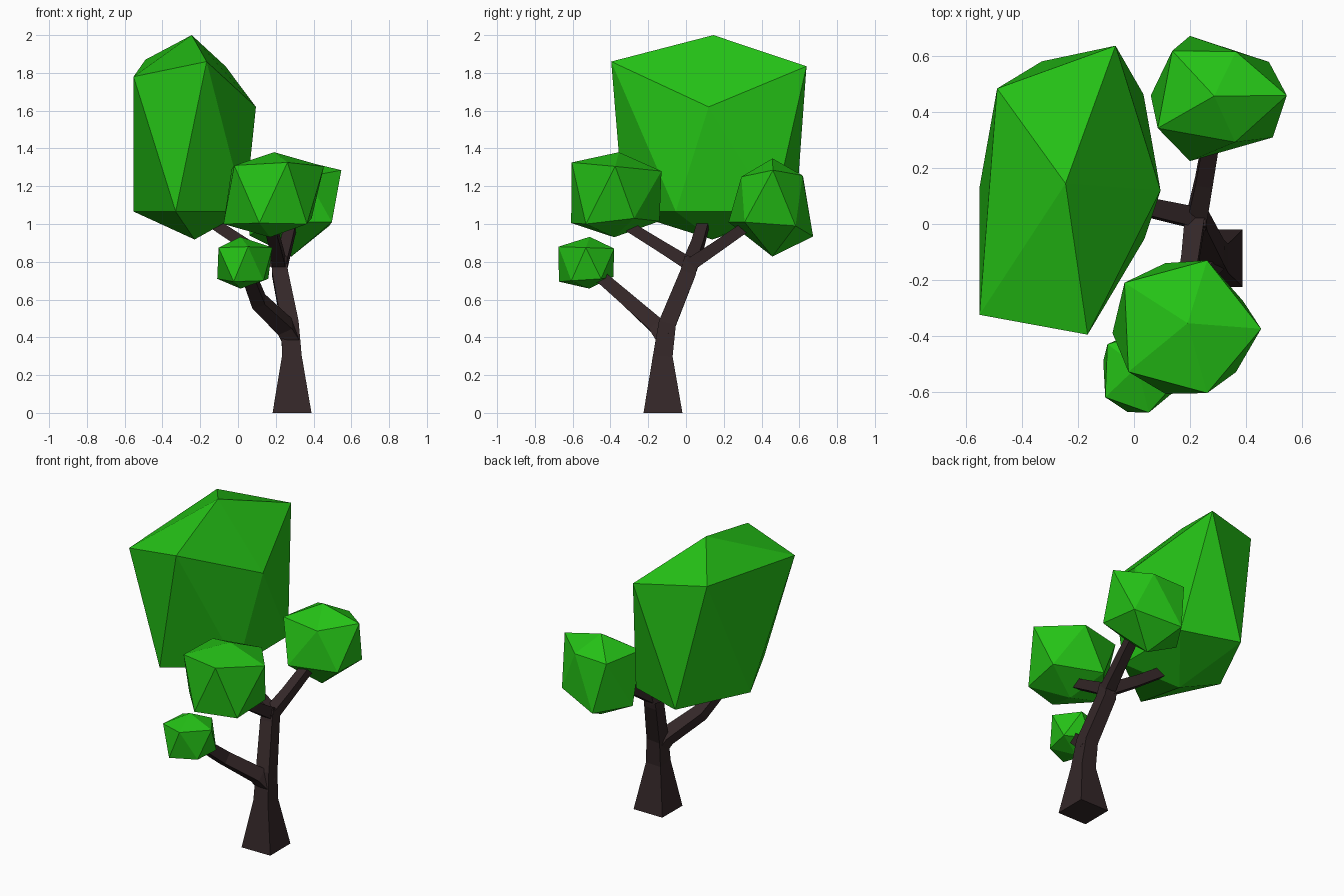
import bpy
from mathutils import Vector


def material(name, rgb):
    m = bpy.data.materials.new(name)
    m.diffuse_color = (*rgb, 1)
    return m


BARK = material("bark", (0.034, 0.02, 0.021))
LEAF = material("leaves", (0.018, 0.54, 0.008))


def make(name, verts, faces, mat):
    me = bpy.data.meshes.new(name)
    me.from_pydata(verts, [], faces)
    me.materials.append(mat)
    ob = bpy.data.objects.new(name, me)
    bpy.context.collection.objects.link(ob)
    return ob


def limb(name, path):
    """Square tapered limb through (x, y, z, half width) points."""
    pts = [Vector(p[:3]) for p in path]
    n = len(pts)
    verts, faces = [], []
    for i, p in enumerate(pts):
        t = Vector()
        if i > 0:
            t += (p - pts[i - 1]).normalized()
        if i < n - 1:
            t += (pts[i + 1] - p).normalized()
        t.normalize()
        ref = Vector((1, 0, 0)) if abs(t.x) < 0.75 else Vector((0, -1, 0))
        v = t.cross(ref).normalized()
        u = v.cross(t)
        h = path[i][3]
        verts += [p + h * (a * u + b * v) for a, b in ((-1, -1), (1, -1), (1, 1), (-1, 1))]
    for i in range(n - 1):
        for k in range(4):
            j = (k + 1) % 4
            faces.append((4 * i + k, 4 * i + j, 4 * i + 4 + j, 4 * i + 4 + k))
    faces += [(3, 2, 1, 0), tuple(range(4 * n - 4, 4 * n))]
    return make(name, verts, faces, BARK)


def crown(name, top, upper, lower, bottom):
    """Icosahedron with uneven rings; lower[i] sits between upper[i] and upper[i+1]."""
    verts = [top, *upper, *lower, bottom]
    faces = []
    for i in range(5):
        j = (i + 1) % 5
        faces += [(0, 1 + i, 1 + j), (1 + i, 6 + i, 1 + j),
                  (1 + j, 6 + i, 6 + j), (11, 6 + j, 6 + i)]
    return make(name, verts, faces, LEAF)


# Trunk and branches
limb("trunk", [(0.286, -0.122, 0, 0.103), (0.285, -0.123, 0.30, 0.052),
               (0.275, -0.10, 0.47, 0.046), (0.222, 0.01, 0.74, 0.042), (0.22, 0.03, 0.82, 0.038)])
limb("low_branch", [(0.285, -0.11, 0.39, 0.045), (0.25, -0.15, 0.455, 0.042),
                    (0.11, -0.30, 0.59, 0.037), (0.05, -0.48, 0.745, 0.032)])
limb("left_branch", [(0.23, 0.02, 0.78, 0.036), (0.05, 0.06, 0.885, 0.032), (-0.14, 0.095, 1.01, 0.029)])
limb("front_branch", [(0.22, 0.03, 0.78, 0.036), (0.20, -0.13, 0.88, 0.031), (0.165, -0.34, 1.01, 0.028)])
limb("back_branch", [(0.22, 0.0, 0.77, 0.036), (0.25, 0.15, 0.87, 0.031), (0.29, 0.38, 1.03, 0.028)])

# Leaf crowns
crown("large_crown", (-0.245, 0.145, 2.0),
      [(-0.553, -0.325, 1.78), (-0.166, -0.396, 1.86), (0.095, 0.12, 1.62),
       (-0.066, 0.638, 1.835), (-0.49, 0.485, 1.87)],
      [(-0.33, -0.33, 1.066), (0.037, -0.054, 1.066), (0.034, 0.464, 1.066),
       (-0.33, 0.582, 1.066), (-0.553, 0.13, 1.066)],
      (-0.23, 0.14, 0.918))
crown("front_crown", (0.192, -0.355, 1.38),
      [(-0.02, -0.529, 1.31), (0.262, -0.605, 1.326), (0.455, -0.375, 1.305),
       (0.262, -0.13, 1.28), (-0.034, -0.21, 1.29)],
      [(0.113, -0.608, 1.005), (0.365, -0.53, 1.0), (0.39, -0.275, 1.03),
       (0.112, -0.14, 1.015), (-0.077, -0.39, 1.0)],
      (0.17, -0.38, 0.93))
crown("back_crown", (0.287, 0.458, 1.347),
      [(0.085, 0.343, 1.25), (0.362, 0.293, 1.25), (0.547, 0.46, 1.285),
       (0.365, 0.617, 1.257), (0.137, 0.62, 1.25)],
      [(0.20, 0.225, 1.01), (0.497, 0.31, 1.01), (0.483, 0.58, 0.99),
       (0.20, 0.673, 0.934), (0.06, 0.46, 0.94)],
      (0.283, 0.457, 0.828))
crown("small_crown", (0.013, -0.51, 0.932),
      [(-0.103, -0.62, 0.875), (0.053, -0.675, 0.88), (0.182, -0.53, 0.875),
       (0.08, -0.38, 0.87), (-0.095, -0.43, 0.87)],
      [(-0.023, -0.673, 0.695), (0.135, -0.607, 0.70), (0.16, -0.45, 0.71),
       (0.01, -0.385, 0.72), (-0.11, -0.49, 0.71)],
      (0.013, -0.512, 0.658))
